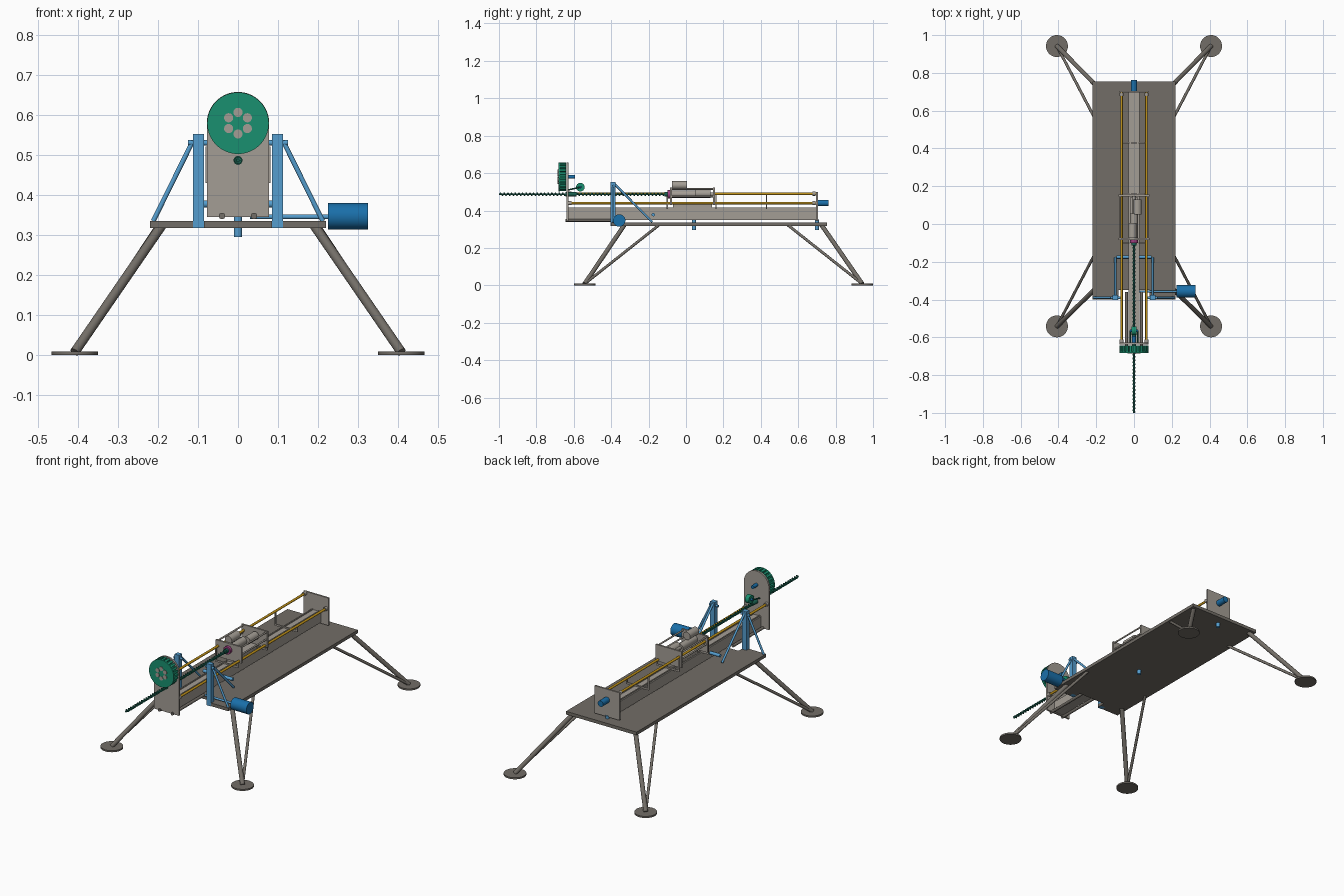
import bpy, bmesh, math
from mathutils import Vector

if "Cube" in bpy.data.objects:
    bpy.data.objects.remove(bpy.data.objects["Cube"])

def mat(name, r, g, b):
    m = bpy.data.materials.new(name)
    m.diffuse_color = (r, g, b, 1)
    m.use_nodes = True
    m.node_tree.nodes["Principled BSDF"].inputs["Base Color"].default_value = m.diffuse_color
    return m

DARK = mat("dark_grey", .17, .155, .135)
GREY = mat("light_grey", .37, .34, .30)
BLUE = mat("blue", .01, .16, .40)
SKY = mat("light_blue", .09, .34, .62)
GOLD = mat("gold", .55, .30, .01)
GREEN = mat("green", .01, .28, .16)
DEEP = mat("deep_green", .01, .12, .08)
PURPLE = mat("purple", .35, .05, .22)

def make(name, bm, m, smooth=False):
    bmesh.ops.recalc_face_normals(bm, faces=bm.faces)
    me = bpy.data.meshes.new(name)
    bm.to_mesh(me)
    bm.free()
    me.materials.append(m)
    ob = bpy.data.objects.new(name, me)
    bpy.context.collection.objects.link(ob)
    if smooth:
        bpy.ops.object.select_all(action='DESELECT')
        ob.select_set(True)
        bpy.context.view_layer.objects.active = ob
        bpy.ops.object.shade_smooth_by_angle(angle=math.radians(35))
    return ob

def box(name, x0, x1, y0, y1, z0, z1, m):
    bm = bmesh.new()
    bmesh.ops.create_cube(bm, size=1)
    for v in bm.verts:
        v.co = ((x0 + x1) / 2 + v.co.x * (x1 - x0), (y0 + y1) / 2 + v.co.y * (y1 - y0),
                (z0 + z1) / 2 + v.co.z * (z1 - z0))
    return make(name, bm, m)

def rod(name, a, b, r, m, n=24):
    a, b = Vector(a), Vector(b)
    d = b - a
    bm = bmesh.new()
    bmesh.ops.create_cone(bm, cap_ends=True, segments=n, radius1=r, radius2=r, depth=d.length)
    q = d.to_track_quat('Z', 'Y')
    for v in bm.verts:
        v.co = q @ v.co + (a + b) / 2
    return make(name, bm, m, True)

def extrude(name, pts, off, depth, m, upright=True):
    # outline in xz pushed along y, or in xy pushed along z
    bm = bmesh.new()
    vs = [bm.verts.new((p, off, q) if upright else (p, q, off)) for p, q in pts]
    res = bmesh.ops.extrude_face_region(bm, geom=[bm.faces.new(vs)])
    mv = Vector((0, depth, 0)) if upright else Vector((0, 0, depth))
    bmesh.ops.translate(bm, vec=mv, verts=[g for g in res['geom'] if isinstance(g, bmesh.types.BMVert)])
    return make(name, bm, m)

# platform with front notch
extrude("platform", [(-.22, -.40), (-.083, -.40), (-.083, -.35), (.083, -.35), (.083, -.40),
                     (.22, -.40), (.22, .755), (-.22, .755)], .318, .018, DARK, False)

# legs, braces and feet
for sx in (-1, 1):
    for fy, ty, by in ((-.542, -.33, -.145), (.942, .725, .545)):
        foot = (sx * .408, fy, .008)
        rod("leg", foot, (sx * .192, ty, .322), .012, DARK)
        rod("leg_brace", foot, (sx * .20, by, .322), .0075, DARK)
        rod("foot", (sx * .408, fy, 0), (sx * .408, fy, .009), .058, DARK, 40)

# feed beam and end plates
box("beam", -.03, .03, -.632, .70, .35, .41, GREY)
for x in (-.02, .02):
    box("beam_rail", x - .003, x + .003, -.63, .70, .41, .415, GREY)
arch = [(-.078, .345), (.078, .345)] + [(.078 * math.cos(math.pi * i / 32), .58 + .078 * math.sin(math.pi * i / 32))
                                        for i in range(33)]
extrude("front_plate", arch, -.638, .01, GREY)
box("back_plate", -.078, .078, .695, .705, .345, .50, GREY)

# guide rods with end nuts
for x, z in ((-.066, .49), (.066, .44)):
    rod("guide_rod", (x, -.63, z), (x, .70, z), .0065, GOLD)
    for y in (-.62, .685):
        rod("rod_nut", (x, y - .008, z), (x, y + .008, z), .011, GREY)

# rod supports along the beam
for y in (-.10, .16, .43):
    box("support_base", -.07, .07, y - .003, y + .003, .408, .418, GREY)
    box("support_post_tall", -.072, -.064, y - .003, y + .003, .41, .49, GREY)
    box("support_post_short", .064, .072, y - .003, y + .003, .41, .44, GREY)

# bit carousel
ring = []
for i in range(24):
    for k, r in ((-.35, .077), (.25, .077), (.3, .067), (.6, .067)):
        a = (i + k) * math.tau / 24
        ring.append((r * math.cos(a), .58 + r * math.sin(a)))
extrude("carousel_body", ring, -.676, .034, GREEN)
rod("carousel_face", (0, -.683, .58), (0, -.675, .58), .077, GREEN, 64)
for i in range(6):
    a = math.tau * i / 6 + math.pi / 2
    x, z = .027 * math.cos(a), .58 + .027 * math.sin(a)
    rod("carousel_bit", (x, -.686, z), (x, -.66, z), .0115, GREY)
rod("carousel_motor", (0, -.63, .58), (0, -.593, .58), .010, BLUE)

# cleaning brush behind the front plate
rod("brush_wheel", (-.012, -.565, .525), (.012, -.565, .525), .023, GREEN)
rod("brush_axle", (-.022, -.565, .525), (.022, -.565, .525), .007, BLUE)
for x in (-.02, .02):
    rod("brush_arm", (x, -.63, .51), (x, -.565, .525), .004, DEEP, 8)
rod("drill_bushing", (0, -.643, .487), (0, -.585, .487), .011, DEEP)

# auger drill with helical flight
rod("drill_core", (0, -1.0, .487), (0, -.08, .487), .0045, DEEP, 16)
bm = bmesh.new()
prev = None
turns, steps = 46, 14
for i in range(turns * steps + 1):
    a = math.tau * i / steps
    y = -.998 + .90 * i / (turns * steps)
    c, s = math.cos(a), math.sin(a)
    cur = [bm.verts.new((r * c, y + dy, .487 + r * s))
           for r, dy in ((.003, 0), (.009, 0), (.009, .004), (.003, .004))]
    if prev:
        for k in range(4):
            bm.faces.new((prev[k], prev[(k + 1) % 4], cur[(k + 1) % 4], cur[k]))
    prev = cur
make("drill_flight", bm, DEEP, True)

# sliding carriage and drill motors
for y in (-.08, .15):
    box("carriage_plate", -.081, .081, y - .005, y + .005, .43, .522, GREY)
for x in (-.073, .073):
    for z in (.475, .515):
        rod("carriage_tie", (x, -.08, z), (x, .15, z), .0045, GREY, 12)
rod("percussion_motor", (-.008, -.075, .535), (-.008, .005, .535), .022, GREY)
rod("drill_gearbox", (0, -.075, .487), (0, .055, .487), .020, GREY)
rod("drill_motor", (.018, .05, .49), (.018, .13, .49), .022, GREY)
rod("motor_shaft", (.0, .04, .487), (.0, .15, .487), .010, GREY)
rod("drill_chuck", (0, -.10, .487), (0, -.08, .487), .022, PURPLE)
rod("chuck_nose", (0, -.115, .487), (0, -.095, .487), .013, DEEP)
box("carriage_slider", -.022, .022, -.07, .14, .413, .435, GREY)

# pivot posts with braces, mirrored
for s in (-1, 1):
    xa, xb = sorted((s * .085, s * .113))
    box("pivot_post", xa, xb, -.403, -.377, .318, .553, SKY)
    rod("pivot_bolt", (s * .072, -.39, .531), (s * .125, -.39, .531), .007, SKY)
    rod("side_brace", (s * .113, -.39, .535), (s * .212, -.39, .335), .006, SKY, 16)
    rod("rear_brace", (s * .099, -.38, .54), (s * .099, -.18, .338), .006, SKY, 16)
    rod("beam_pin", (s * .03, -.175, .378), (s * .092, -.175, .378), .009, SKY)
    rod("beam_bolt", (s * .04, -.645, .348), (s * .04, -.36, .348), .008, DARK)

# tilt motor, feed motor and lower pins
rod("tilt_motor", (.225, -.357, .347), (.325, -.357, .347), .033, BLUE, 40)
rod("tilt_shaft", (.03, -.357, .346), (.23, -.357, .346), .006, SKY)
rod("feed_motor", (0, .70, .44), (0, .763, .44), .017, BLUE)
for y in (.043, .70):
    rod("lock_pin", (0, y, .295), (0, y, .352), .0105, SKY)
